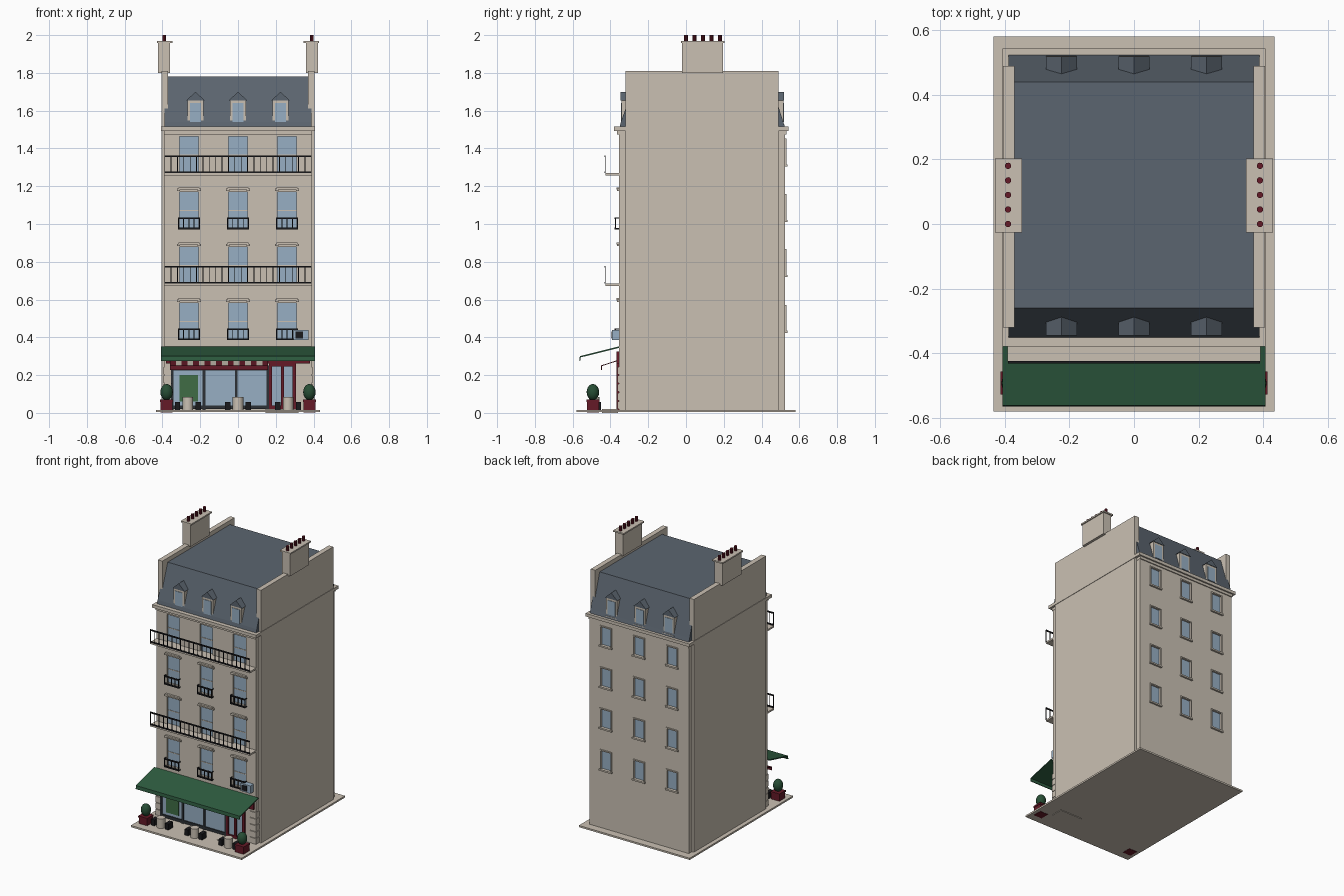
import bpy, bmesh
from mathutils import Matrix, Vector

cube = bpy.data.objects.get("Cube")
if cube:
    bpy.data.objects.remove(cube, do_unlink=True)


def material(name, *rgb):
    m = bpy.data.materials.new(name)
    m.use_nodes = True
    m.diffuse_color = (*rgb, 1)
    m.node_tree.nodes["Principled BSDF"].inputs["Base Color"].default_value = (*rgb, 1)
    return m


STONE = material("cream stone", 0.59, 0.53, 0.45)
SLATE = material("slate grey", 0.105, 0.13, 0.16)
GLASS = material("pale blue glass", 0.31, 0.43, 0.55)
GREEN = material("awning green", 0.027, 0.105, 0.05)
LEAF = material("leaf green", 0.02, 0.075, 0.035)
POSTER = material("poster green", 0.05, 0.15, 0.06)
RED = material("dark red", 0.13, 0.01, 0.02)
IRON = material("black iron", 0.01, 0.01, 0.012)
FRAME = material("charcoal frame", 0.025, 0.03, 0.035)


def finish(name, bm, mat):
    bmesh.ops.recalc_face_normals(bm, faces=bm.faces)
    me = bpy.data.meshes.new(name)
    bm.to_mesh(me)
    bm.free()
    me.materials.append(mat)
    ob = bpy.data.objects.new(name, me)
    bpy.context.collection.objects.link(ob)
    return ob


def boxes(name, mat, spans):
    """One object from boxes given as (x0, x1, y0, y1, z0, z1)."""
    bm = bmesh.new()
    for x0, x1, y0, y1, z0, z1 in spans:
        c = Vector((x0 + x1, y0 + y1, z0 + z1)) / 2
        size = Matrix.Diagonal((x1 - x0, y1 - y0, z1 - z0, 1))
        bmesh.ops.create_cube(bm, size=1, matrix=Matrix.Translation(c) @ size)
    return finish(name, bm, mat)


def prisms(name, mat, profile, spans):
    """Extrude a (y, z) profile along x over each span."""
    bm = bmesh.new()
    for x0, x1 in spans:
        face = bm.faces.new([bm.verts.new((x0, y, z)) for y, z in profile])
        new = bmesh.ops.extrude_face_region(bm, geom=[face])["geom"]
        bmesh.ops.translate(bm, vec=(x1 - x0, 0, 0),
                            verts=[v for v in new if isinstance(v, bmesh.types.BMVert)])
    return finish(name, bm, mat)


def cylinders(name, mat, spots, r, z0, z1, sides=16):
    bm = bmesh.new()
    for x, y in spots:
        bmesh.ops.create_cone(bm, cap_ends=True, segments=sides, radius1=r, radius2=r, depth=z1 - z0,
                              matrix=Matrix.Translation((x, y, (z0 + z1) / 2)))
    ob = finish(name, bm, mat)
    smooth(ob)
    return ob


def smooth(ob):
    bpy.ops.object.select_all(action='DESELECT')
    ob.select_set(True)
    bpy.context.view_layer.objects.active = ob
    bpy.ops.object.shade_smooth_by_angle()


def mirror(spans):
    return spans + [(-s[1], -s[0], *s[2:]) for s in spans]


COLS = (-0.26, 0, 0.26)
FLOORS = (0.39, 0.685, 0.977, 1.27)
FRONT, BACK = -0.355, 0.525

# Pavement, walls, party walls and cornice
boxes("pavement", STONE, [(-0.435, 0.435, -0.58, 0.58, 0.004, 0.016)])
body = boxes("main_walls", STONE, [(-0.39, 0.39, FRONT, BACK, 0.01, 1.495)])
boxes("party_walls", STONE, mirror([(0.37, 0.405, -0.32, 0.49, 0.01, 1.81)]))
boxes("cornice", STONE, [(-0.408, 0.408, -0.38, 0.543, 1.493, 1.515),
                         (-0.392, 0.392, -0.366, 0.532, 1.475, 1.493)])

# Window recesses cut into the front and back walls
holes = [(x - 0.05, x + 0.05, FRONT - 0.05, FRONT + 0.02, z, z + 0.192) for x in COLS for z in FLOORS]
holes += [(x - 0.038, x + 0.038, BACK - 0.015, BACK + 0.05, z + 0.045, z + 0.175)
          for x in COLS for z in FLOORS]
cutter = boxes("window_cutter", STONE, holes)
cutter.hide_render = True
cut = body.modifiers.new("recesses", 'BOOLEAN')
cut.object = cutter
cut.operation = 'DIFFERENCE'
cut.solver = 'EXACT'
bpy.context.view_layer.objects.active = body
bpy.ops.object.modifier_apply(modifier=cut.name)
bpy.data.objects.remove(cutter, do_unlink=True)

# Window panes, transoms, lintels and back surrounds
boxes("front_panes", GLASS, [(x - 0.05, x + 0.05, FRONT + 0.013, FRONT + 0.02, z, z + 0.192)
                             for x in COLS for z in FLOORS])
boxes("front_transoms", STONE, [(x - 0.05, x + 0.05, FRONT + 0.01, FRONT + 0.014, z + 0.092, z + 0.097)
                                for x in COLS for z in FLOORS])
boxes("back_panes", GLASS, [(x - 0.038, x + 0.038, BACK - 0.015, BACK - 0.008, z + 0.045, z + 0.175)
                            for x in COLS for z in FLOORS])
lintels, surrounds = [], []
for x in COLS:
    for z in FLOORS:
        if z < 1.2:
            lintels.append((x - 0.055, x + 0.055, FRONT - 0.014, FRONT, z + 0.206, z + 0.217))
            lintels += [(x + s - 0.009, x + s + 0.009, FRONT - 0.01, FRONT, z + 0.198, z + 0.21)
                        for s in (-0.055, 0.055)]
        for s in (-0.042, 0.042):
            surrounds.append((x + s - 0.004, x + s + 0.004, BACK, BACK + 0.007, z + 0.04, z + 0.18))
        surrounds.append((x - 0.046, x + 0.046, BACK, BACK + 0.007, z + 0.174, z + 0.182))
        surrounds.append((x - 0.05, x + 0.05, BACK, BACK + 0.013, z + 0.034, z + 0.045))
boxes("front_lintels", STONE, lintels)
boxes("back_window_surrounds", STONE, surrounds)


# Iron railings and balcony slabs
def railing(x0, x1, y, z0, z1, bars, t):
    w = (x1 - x0 - t) / (bars - 1)
    out = [(x0 + i * w, x0 + i * w + t, y, y + t, z0, z1) for i in range(bars)]
    return out + [(x0, x1, y - 0.002, y + 0.005, z, z + 0.009) for z in (z0, z1 - 0.009)]


boxes("balcony_slabs", STONE, [(-0.392, 0.392, -0.427, FRONT, z - 0.012, z) for z in FLOORS[1::2]])
long_rails, short_rails = [], []
for z in FLOORS[1::2]:
    long_rails += railing(-0.39, 0.39, -0.43, z, z + 0.093, 24, 0.004)
for z in FLOORS[::2]:
    for x in COLS:
        short_rails += railing(x - 0.058, x + 0.058, -0.376, z - 0.005, z + 0.058, 5, 0.005)
        short_rails += [(x + s - 0.002, x + s + 0.002, -0.376, FRONT, z + k, z + k + 0.006)
                        for s in (-0.056, 0.056) for k in (-0.005, 0.052)]
boxes("long_balcony_railings", IRON, long_rails)
boxes("window_railings", IRON, short_rails)

# Mansard roof
prisms("mansard_roof", SLATE, [(-0.352, 1.51), (-0.345, 1.54), (-0.26, 1.78), (0.44, 1.78),
                               (0.515, 1.54), (0.525, 1.51)], [(-0.389, 0.389)])


# Dormers on both slopes
def dormer(x, face, s):
    inner = face + s * 0.08

    def span(x0, x1, a, b, z0, z1):
        return (x + x0, x + x1, min(a, b), max(a, b), z0, z1)
    boxes("dormer_body", STONE, [span(-0.043, 0.043, face, inner, 1.515, 1.655),
                                 span(-0.047, 0.047, face - s * 0.006, inner, 1.515, 1.527)])
    boxes("dormer_pane", GLASS, [span(-0.03, 0.03, face - s * 0.003, face, 1.54, 1.64)])
    bm = bmesh.new()
    ends = [[bm.verts.new((x + dx, y, z)) for dx, z in ((-0.048, 1.655), (0.048, 1.655), (0, 1.7))]
            for y in (face - s * 0.004, face + s * 0.055)]
    for end in ends:
        bm.faces.new(end)
    for i in range(3):
        j = (i + 1) % 3
        bm.faces.new((ends[0][i], ends[0][j], ends[1][j], ends[1][i]))
    finish("dormer_roof", bm, SLATE)


for col in (-0.225, 0, 0.225):
    dormer(col, -0.342, 1)
    dormer(col, 0.515, -1)

# Chimneys
boxes("chimney_stacks", STONE, mirror([(0.36, 0.423, -0.02, 0.195, 1.8, 1.962),
                                       (0.347, 0.43, -0.027, 0.203, 1.958, 1.968)]))
cylinders("chimney_pots", RED, [(x, 0.045 * i) for x in (-0.39, 0.39) for i in range(5)],
          0.01, 1.965, 2.0, 10)

# Shopfront: glazing, mullions, poster, door and fascia
boxes("shop_glass", GLASS, [(-0.355, 0.165, -0.359, FRONT, 0.04, 0.25)])
boxes("shop_frame", FRAME, [(x - 0.007, x + 0.007, -0.366, FRONT, 0.016, 0.25)
                            for x in (-0.348, -0.18, -0.01, 0.158)]
      + [(-0.355, 0.165, -0.366, FRONT, z, z + 0.02) for z in (0.02, 0.225)])
boxes("shop_poster", POSTER, [(-0.31, -0.212, -0.363, -0.359, 0.06, 0.2)])
boxes("door_glass", GLASS, [(0.175, 0.295, -0.36, FRONT, 0.03, 0.25)])
boxes("door_frame", RED, [(x - w, x + w, -0.368, FRONT, 0.016, 0.26)
                          for x, w in ((0.173, 0.008), (0.235, 0.008), (0.298, 0.009))]
      + [(0.165, 0.307, -0.368, FRONT, z, z + 0.02) for z in (0.018, 0.245)])
boxes("fascia_board", RED, [(-0.38, 0.38, -0.368, FRONT, 0.262, 0.325)])
boxes("door_step", STONE, [(0.145, 0.32, -0.445, -0.36, 0, 0.02)])
boxes("corner_quoins", STONE, mirror([(0.345, 0.394, -0.362, -0.322, 0.02 + 0.046 * i, 0.06 + 0.046 * i)
                                      for i in range(5)]))

# Awnings
prisms("main_awning", GREEN, [(FRONT, 0.352), (-0.562, 0.3), (-0.565, 0.276), (-0.56, 0.276),
                              (-0.557, 0.294), (FRONT, 0.344)], [(-0.408, 0.408)])
stripe = 0.52 / 17
inner_slope = [(FRONT, 0.282), (-0.447, 0.252), (-0.447, 0.247), (FRONT, 0.277)]
for first, colour, label in ((0, RED, "red"), (1, STONE, "cream")):
    prisms("inner_awning_" + label + "_stripes", colour, inner_slope,
           [(-0.36 + i * stripe, -0.36 + (i + 1) * stripe) for i in range(first, 17, 2)])
boxes("inner_awning_valance", RED, [(-0.36, 0.16, -0.45, -0.445, 0.228, 0.252)])

# Air conditioner beside a window
boxes("air_conditioner", GLASS, [(0.295, 0.372, -0.392, FRONT, 0.385, 0.44)])
boxes("air_conditioner_fan", IRON, [(0.305, 0.345, -0.395, -0.392, 0.394, 0.431)])

# Terrace tables and chairs
cylinders("terrace_tables", STONE, [(x, -0.485) for x in (-0.265, 0, 0.265)], 0.028, 0.014, 0.083)
boxes("terrace_chairs", IRON, [(x + s - 0.014, x + s + 0.014, -0.5, -0.45, 0.014, 0.058)
                               for x in (-0.265, 0, 0.265) for s in (-0.055, 0.055)])

# Planters with clipped bushes
boxes("planters", RED, mirror([(0.346, 0.411, -0.525, -0.46, 0.002, 0.066),
                               (0.343, 0.414, -0.528, -0.457, 0.058, 0.07)]))
bm = bmesh.new()
for x in (-0.378, 0.378):
    bmesh.ops.create_uvsphere(bm, u_segments=16, v_segments=10, radius=0.033,
                              matrix=Matrix.Translation((x, -0.493, 0.11)) @ Matrix.Diagonal((1, 1, 1.3, 1)))
smooth(finish("bushes", bm, LEAF))
